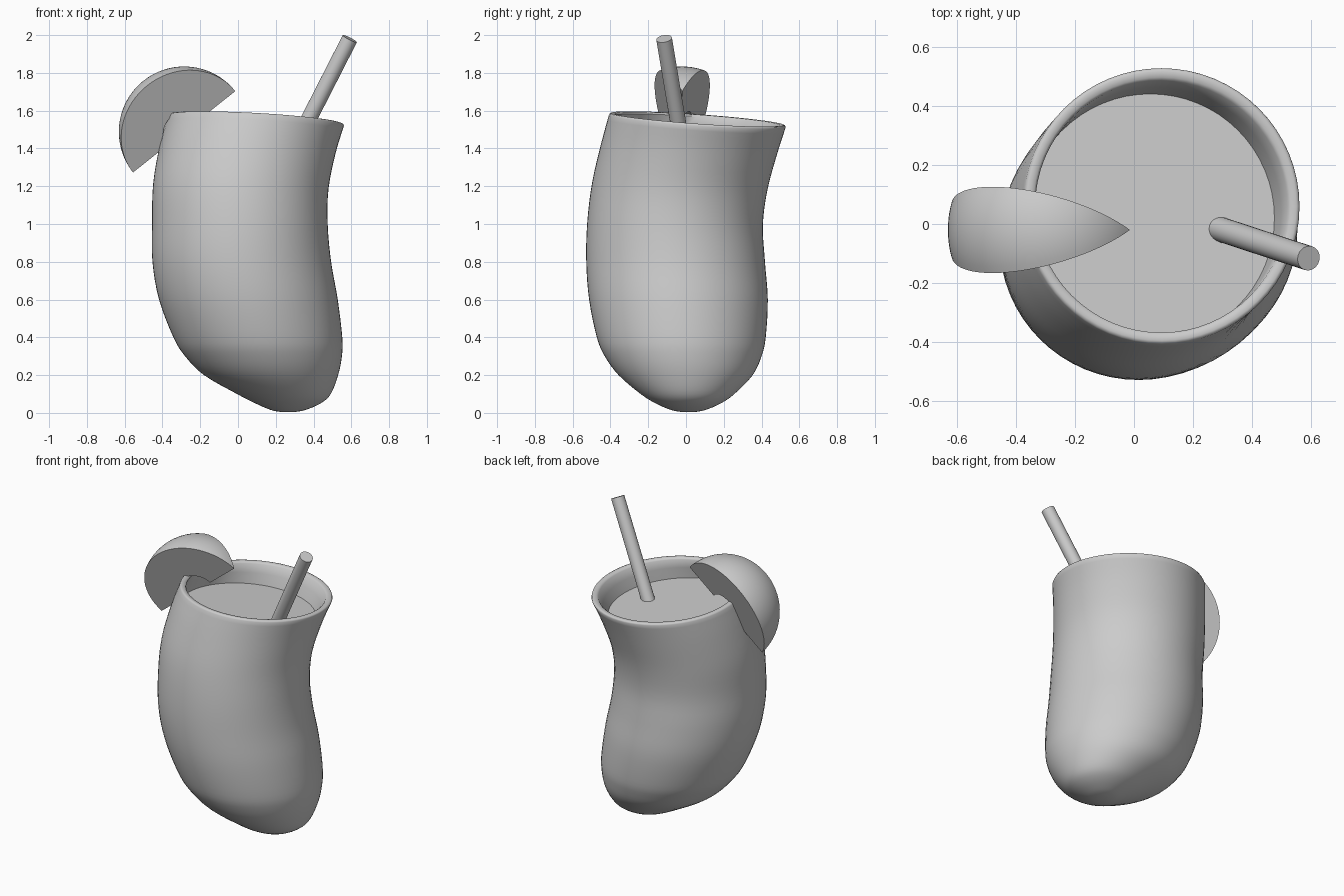
import bpy, bmesh, math
from mathutils import Vector

if "Cube" in bpy.data.objects:
    bpy.data.objects.remove(bpy.data.objects["Cube"])


def finish(name, bm, angle=40):
    bmesh.ops.remove_doubles(bm, verts=bm.verts, dist=1e-5)
    bmesh.ops.recalc_face_normals(bm, faces=bm.faces)
    me = bpy.data.meshes.new(name)
    bm.to_mesh(me)
    bm.free()
    ob = bpy.data.objects.new(name, me)
    bpy.context.collection.objects.link(ob)
    bpy.ops.object.select_all(action='DESELECT')
    ob.select_set(True)
    bpy.context.view_layer.objects.active = ob
    bpy.ops.object.shade_smooth_by_angle(angle=math.radians(angle))
    return ob


def catmull(keys, steps):
    out = []
    for i in range(len(keys) - 1):
        p0, p1, p2, p3 = (Vector(keys[min(max(j, 0), len(keys) - 1)]) for j in range(i - 1, i + 3))
        for s in range(steps):
            t = s / steps
            out.append(0.5 * (2 * p1 + (p2 - p0) * t + (2 * p0 - 5 * p1 + 4 * p2 - p3) * t * t
                              + (3 * p1 - p0 - 3 * p2 + p3) * t ** 3))
    return out + [Vector(keys[-1])]


SEG = 64


def ring(bm, cx, cy, z, r):
    # Ring that leans with the tilted rim towards the top of the cup
    w = min(max((z - 0.8) / 0.7, 0), 1)
    w = w * w * (3 - 2 * w)
    vs = []
    for i in range(SEG):
        a = 2 * math.pi * i / SEG
        dx, dy = r * math.cos(a), r * math.sin(a)
        vs.append(bm.verts.new((cx + dx, cy + dy, z - w * (0.055 * dx + 0.07 * dy))))
    return vs


def bridge(bm, a, b):
    for i in range(len(a)):
        j = (i + 1) % len(a)
        bm.faces.new((a[i], a[j], b[j], b[i]))


# Cup: leaning bean-shaped vessel (centre x, centre y, z, radius)
keys = [(0.265, 0.012, 0.004, 0.03), (0.265, 0.012, 0.015, 0.09), (0.265, 0.012, 0.05, 0.172),
        (0.243, 0.008, 0.10, 0.248), (0.175, -0.002, 0.20, 0.355), (0.135, -0.015, 0.30, 0.415),
        (0.105, -0.025, 0.40, 0.447), (0.055, -0.04, 0.60, 0.473), (0.02, -0.055, 0.80, 0.473),
        (0.01, -0.058, 1.00, 0.465), (0.015, -0.033, 1.20, 0.464), (0.052, 0.017, 1.40, 0.465),
        (0.093, 0.06, 1.545, 0.468)]
bm = bmesh.new()
rings = [ring(bm, *k) for k in catmull(keys, 4)]
bm.faces.new(rings[0])
# Rounded lip and inner wall
for k in [(0.094, 0.061, 1.553, 0.464), (0.094, 0.061, 1.556, 0.456), (0.094, 0.061, 1.554, 0.436),
          (0.092, 0.059, 1.545, 0.427), (0.075, 0.04, 1.49, 0.424), (0.055, 0.02, 1.42, 0.421),
          (0.04, 0.005, 1.36, 0.42)]:
    rings.append(ring(bm, *k))
for a, b in zip(rings, rings[1:]):
    bridge(bm, a, b)
finish("cup", bm, 50)

# Drink surface
bm = bmesh.new()
bm.faces.new(ring(bm, 0.055, 0.02, 1.42, 0.423))
finish("drink", bm)

# Straw
bot, top = Vector((0.275, -0.012, 1.36)), Vector((0.592, -0.116, 1.981))
bm = bmesh.new()
bmesh.ops.create_cone(bm, cap_ends=True, segments=24, radius1=0.042, radius2=0.042,
                      depth=(top - bot).length)
straw = finish("straw", bm)
straw.location = (top + bot) / 2
straw.rotation_euler = (top - bot).to_track_quat('Z', 'Y').to_euler()

# Citrus wedge: half annulus swept through a narrow angle about its tip-to-tip axis
mid = Vector((-0.285, -0.02, 1.488))
ang = math.radians(38.5)
axis = Vector((math.cos(ang), 0, math.sin(ang)))
out = Vector((-math.sin(ang), 0, math.cos(ang)))
R, NOTCH, HALF = 0.346, 0.115, math.radians(25)
NT, NP = 36, 12
bm = bmesh.new()


def shell(r):
    rows = []
    for p in range(NP + 1):
        phi = -HALF + 2 * HALF * p / NP
        side = out * math.cos(phi) + Vector((0, math.sin(phi), 0))
        rows.append([bm.verts.new(mid + r * (axis * math.cos(math.pi * t / NT)
                                             + side * math.sin(math.pi * t / NT)))
                     for t in range(NT + 1)])
    return rows


skin, notch = shell(R), shell(NOTCH)
for g in (skin, notch):
    for p in range(NP):
        for t in range(NT):
            bm.faces.new((g[p][t], g[p][t + 1], g[p + 1][t + 1], g[p + 1][t]))
for p in (0, NP):
    for t in range(NT):
        bm.faces.new((skin[p][t], skin[p][t + 1], notch[p][t + 1], notch[p][t]))
# weld the tips and the thin inner edge
for t in (0, NT):
    for g in (skin, notch):
        bmesh.ops.pointmerge(bm, verts=[row[t] for row in g], merge_co=g[0][t].co.copy())
finish("citrus_wedge", bm, 35)
